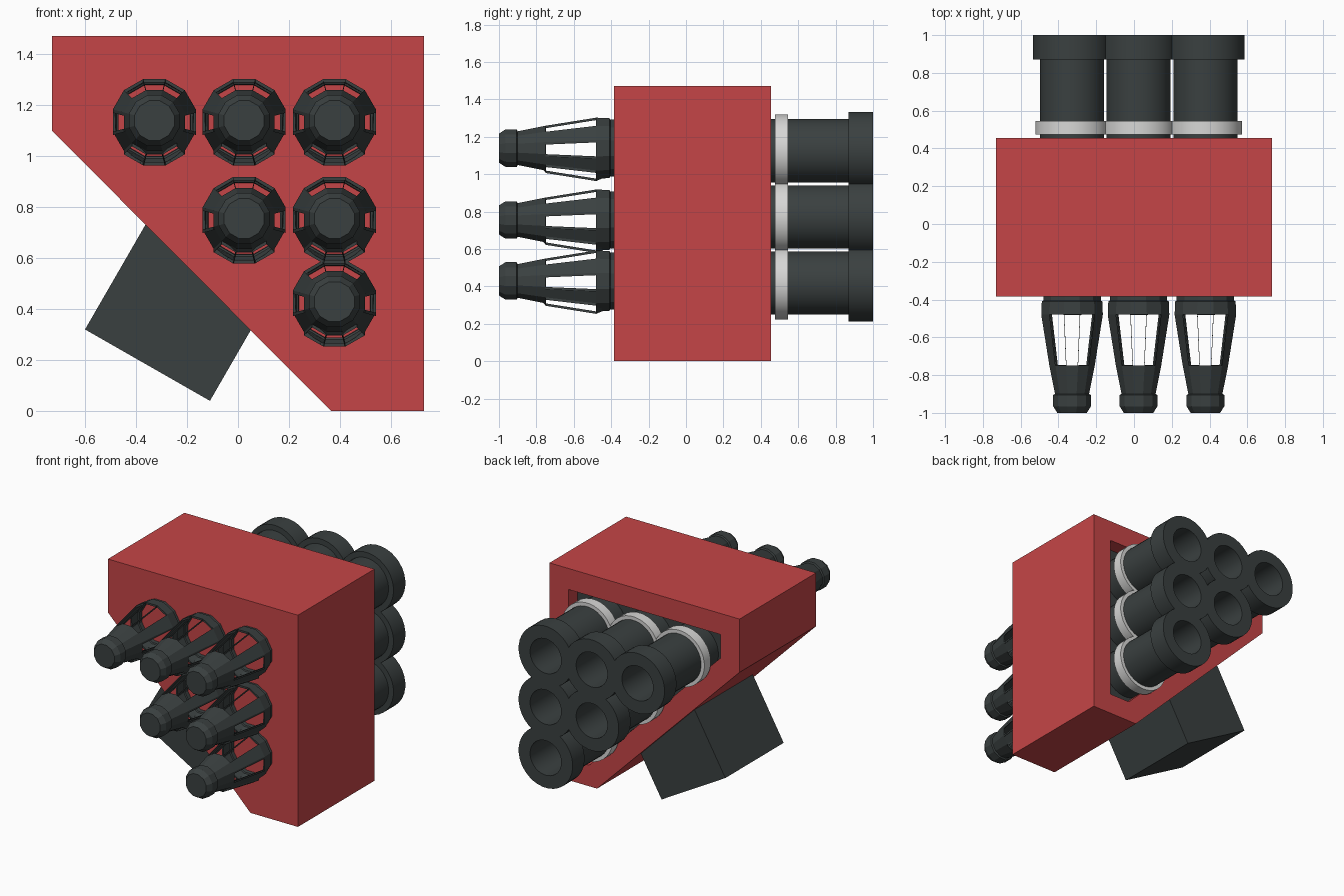
import bpy, bmesh, math

if "Cube" in bpy.data.objects:
    bpy.data.objects.remove(bpy.data.objects["Cube"])


def material(name, color):
    m = bpy.data.materials.new(name)
    m.diffuse_color = (*color, 1)
    m.use_nodes = True
    m.node_tree.nodes["Principled BSDF"].inputs["Base Color"].default_value = m.diffuse_color
    return m


RED = material("red", (0.56, 0.06, 0.063))
DARK = material("charcoal", (0.042, 0.051, 0.051))
GREY = material("light_grey", (0.68, 0.68, 0.67))


def finish(name, bm, *mats, smooth=False):
    me = bpy.data.meshes.new(name)
    bm.to_mesh(me)
    bm.free()
    for m in mats:
        me.materials.append(m)
    if smooth:
        me.shade_smooth()
        me.set_sharp_from_angle(angle=math.radians(35))
    ob = bpy.data.objects.new(name, me)
    bpy.context.collection.objects.link(ob)
    return ob


def prism(outline, y0, y1):
    """Extrude an (x, z) outline along y; returns the mesh and its back face."""
    bm = bmesh.new()
    front = [bm.verts.new((x, y0, z)) for x, z in outline]
    back = [bm.verts.new((x, y1, z)) for x, z in outline]
    bm.faces.new(front)
    back_face = bm.faces.new(back[::-1])
    n = len(outline)
    for i in range(n):
        j = (i + 1) % n
        bm.faces.new((front[j], front[i], back[i], back[j]))
    bmesh.ops.recalc_face_normals(bm, faces=bm.faces)
    return bm, back_face


def lathe(profile, sides, cx, cz, cap_start=False, cap_end=False, closed=False):
    """Spin a (y, radius) profile round an axis along y."""
    bm = bmesh.new()
    angles = [2 * math.pi * (j + 0.5) / sides for j in range(sides)]
    rings = [[bm.verts.new((cx + r * math.cos(a), y, cz + r * math.sin(a)))
              for a in angles] for y, r in profile]
    pairs = list(zip(rings, rings[1:])) + ([(rings[-1], rings[0])] if closed else [])
    bands = []
    for a, b in pairs:
        bands.append([bm.faces.new((a[j], b[j], b[(j + 1) % sides], a[(j + 1) % sides]))
                      for j in range(sides)])
    if cap_start:
        bm.faces.new(rings[0])
    if cap_end:
        bm.faces.new(rings[-1][::-1])
    return bm, bands


# Main housing with a recessed dark panel in the back
bm, back = prism([(-.73, 1.47), (.73, 1.47), (.73, 0), (.365, 0), (-.73, 1.1)], -.385, .455)
bmesh.ops.inset_region(bm, faces=[back], thickness=.146, use_even_offset=True)
bmesh.ops.inset_region(bm, faces=[back], thickness=0, depth=-.1)
back.material_index = 1
finish("housing", bm, RED, DARK)

# Mounting block on the sloping underside, turned 30 degrees
c, s, L = .5, .866, .478
bm, _ = prism([(-.6, .32), (-.11, .04), (-.11 + c * L, .04 + s * L), (-.6 + c * L, .32 + s * L)],
              -.215, .425)
finish("mounting_block", bm, DARK)

# Triangular layout: three, two and one launch tubes per row
COLUMNS = (-.328, .024, .378)
NOSE_ROWS = (1.139, .755, .429)
TUBE_ROWS = (1.125, .771, .418)
WINDOWS = (0, 60, 90, 120)
k = 1 / math.cos(math.pi / 12)
NOSE = [(-1, .078), (-.965, .1), (-.905, .1), (-.9, .09), (-.78, .114), (-.75, .12),
        (-.48, .163), (-.41, .16), (-.405, .152), (-.38, .152)]
NOSE = [(y, r * k) for y, r in NOSE]
TUBE = [(.35, .17), (.87, .17), (.87, .208), (1, .208), (1, .12), (.6, .12)]
RING = [(.475, .195), (.545, .195), (.545, .165), (.475, .165)]

for row in range(3):
    for col in range(row, 3):
        x, tag = COLUMNS[col], f"{row + 1}_{col + 1}"
        # Twelve-sided slotted nose
        bm, bands = lathe(NOSE, 12, x, NOSE_ROWS[row], cap_start=True)
        holes = [f for j, f in enumerate(bands[5]) if 30 * (j + 1) % 180 in WINDOWS]
        bmesh.ops.inset_individual(bm, faces=holes, thickness=.01, use_even_offset=True)
        bmesh.ops.delete(bm, geom=holes, context='FACES')
        ob = finish("nose_" + tag, bm, DARK)
        shell = ob.modifiers.new("wall", 'SOLIDIFY')
        shell.thickness, shell.offset = .013, -1
        # Rear tube with a wide hollow lip, and its pale collar
        bm, _ = lathe(TUBE, 32, x, TUBE_ROWS[row], cap_start=True, cap_end=True)
        finish("rear_tube_" + tag, bm, DARK, smooth=True)
        bm, _ = lathe(RING, 32, x, TUBE_ROWS[row], closed=True)
        finish("collar_" + tag, bm, GREY, smooth=True)
